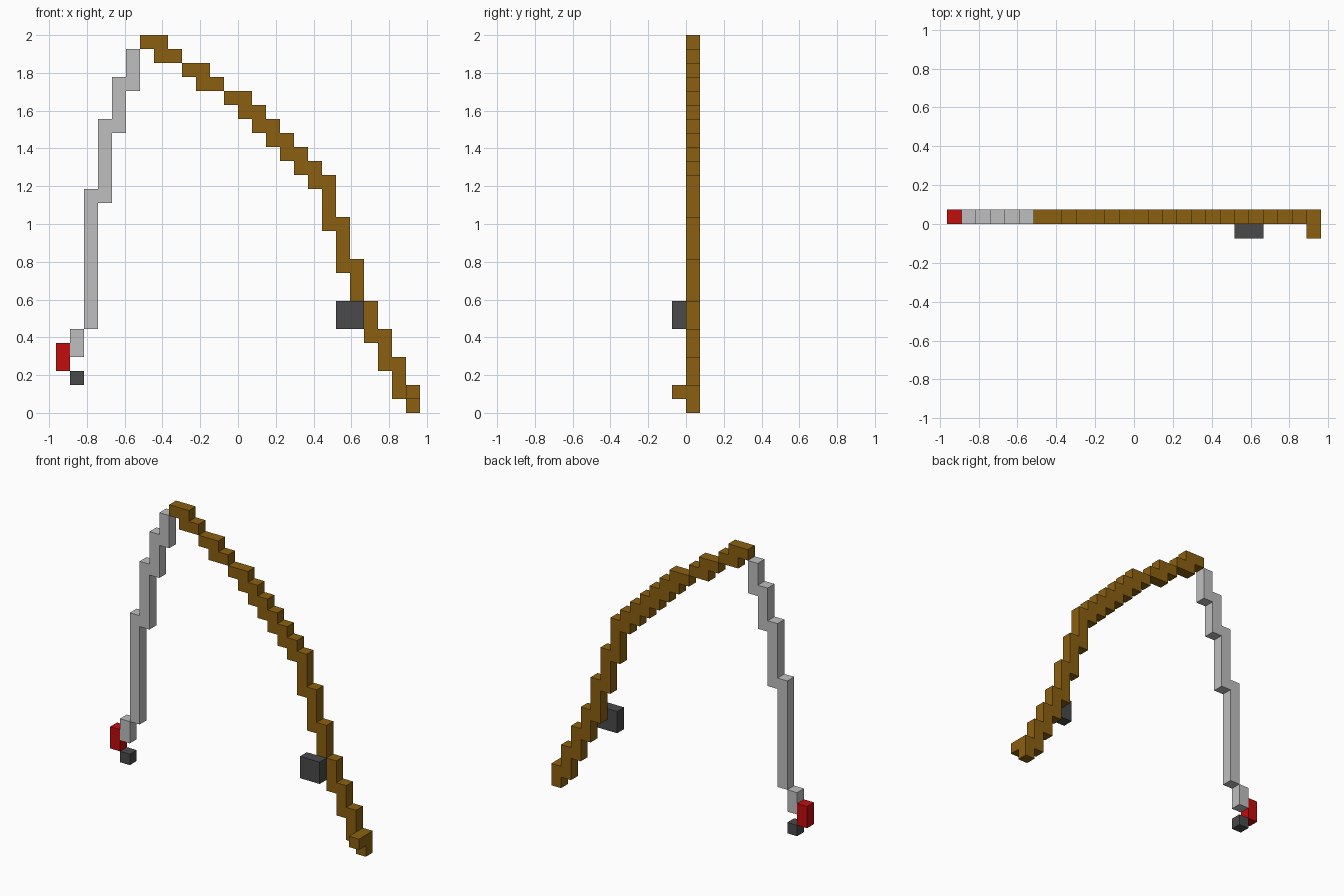
import bpy
import bmesh
from mathutils import Matrix, Vector

cube = bpy.data.objects.get("Cube")
if cube:
    bpy.data.objects.remove(cube, do_unlink=True)

U = 2 / 27                      # one block
ORIGIN = Vector((-13, 0, 0))    # grid corner, in blocks


def material(name, rgb):
    m = bpy.data.materials.new(name)
    m.use_nodes = True
    m.diffuse_color = (*rgb, 1)
    bsdf = next(n for n in m.node_tree.nodes if n.type == 'BSDF_PRINCIPLED')
    bsdf.inputs["Base Color"].default_value = (*rgb, 1)
    return m


def blocks(name, mat, boxes, row=0):
    """One object from boxes (column start, column end, bottom, top) in a depth row."""
    bm = bmesh.new()
    for x0, x1, z0, z1 in boxes:
        size = Vector((x1 - x0, 1, z1 - z0))
        centre = ORIGIN + Vector(((x0 + x1) / 2, row + 0.5, (z0 + z1) / 2))
        bmesh.ops.create_cube(bm, size=1, matrix=Matrix.Translation(centre * U)
                              @ Matrix.Diagonal((*(size * U), 1)))
    mesh = bpy.data.meshes.new(name)
    bm.to_mesh(mesh)
    bm.free()
    mesh.materials.append(mat)
    obj = bpy.data.objects.new(name, mesh)
    bpy.context.collection.objects.link(obj)
    return obj


wood = material("brown wood", (0.258, 0.117, 0.005))
string = material("light grey line", (0.521, 0.521, 0.521))
red = material("red", (0.539, 0.004, 0.004))
dark = material("dark grey metal", (0.068, 0.068, 0.068))

# Upper rod: steps two blocks wide, descending one block at a time
starts = [6, 7, 9, 10, 12, 13, 14, 15, 16, 17]
upper = [(c, c + 2, 26 - i, 27 - i) for i, c in enumerate(starts)]
upper.append((18, 19, 16, 17))
blocks("upper_rod", wood, upper)

# Lower rod: overlapping upright columns, (bottom, top) from column 19 onwards
spans = [(13, 17), (10, 14), (7, 11), (5, 8), (3, 6), (1, 4), (0, 2)]
blocks("lower_rod", wood, [(19 + i, 20 + i, a, b) for i, (a, b) in enumerate(spans)])
blocks("rod_end_knob", wood, [(25, 26, 1, 2)], row=-1)

# Hanging line: upright columns from column 1 onwards
spans = [(4, 6), (6, 16), (15, 21), (20, 24), (23, 26)]
blocks("line", string, [(1 + i, 2 + i, a, b) for i, (a, b) in enumerate(spans)])

# Float, hook and reel
blocks("float", red, [(0, 1, 3, 5)])
blocks("hook", dark, [(1, 2, 2, 3)])
blocks("reel", dark, [(20, 22, 6, 8)], row=-1)
